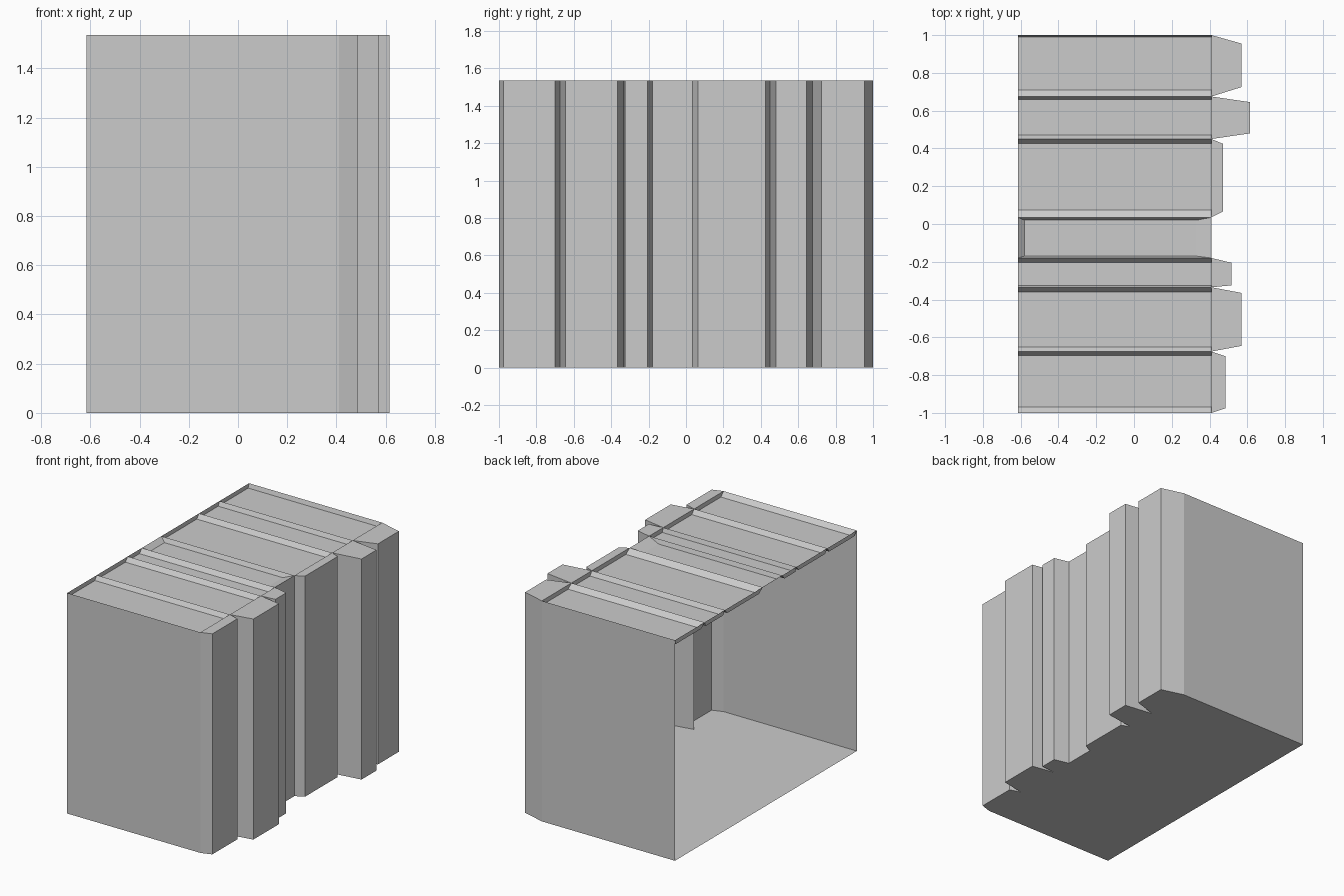
import bpy

if "Cube" in bpy.data.objects:
    bpy.data.objects.remove(bpy.data.objects["Cube"])

H = 1.535          # overall height
DIP = 0.03         # how far the page tops sit below the spines
BACK, HINGE = -0.615, 0.41

# per volume: (y start, y end, spine x, spine y start, spine y end, page y start, page y end)
BOOKS = [
    (-1.0, -0.675, 0.485, -0.975, -0.70, -0.97, -0.695),
    (-0.675, -0.335, 0.57, -0.645, -0.365, -0.65, -0.36),
    (-0.335, -0.18, 0.515, -0.325, -0.205, -0.325, -0.205),
    (-0.18, 0.035, None, 0, 0, -0.17, 0.02),
    (0.035, 0.45, 0.47, 0.065, 0.425, 0.075, 0.425),
    (0.45, 0.675, 0.615, 0.48, 0.645, 0.47, 0.66),
    (0.675, 1.0, 0.57, 0.725, 0.955, 0.71, 0.99),
]


def make(name, verts, faces):
    me = bpy.data.meshes.new(name)
    me.from_pydata(verts, [], faces)
    me.update()
    ob = bpy.data.objects.new(name, me)
    bpy.context.collection.objects.link(ob)
    return ob


# Outer shell: floor, two end walls and the stepped spines; the rear is open
outline = [(BACK, -1), (HINGE, -1)]
for y0, y1, sx, sy0, sy1, _, _ in BOOKS:
    if sx:
        outline += [(sx, sy0), (sx, sy1)]
    outline.append((HINGE, y1))
outline.append((BACK, 1))
n = len(outline)
verts = [(x, y, 0) for x, y in outline] + [(x, y, H) for x, y in outline]
faces = [(i, i + 1, n + i + 1, n + i) for i in range(n - 1)]
faces.append(tuple(reversed(range(n))))
make("outer_shell", verts, faces)

for i, (y0, y1, sx, sy0, sy1, p0, p1) in enumerate(BOOKS):
    # Flat cap on top of each protruding spine
    if sx:
        make(f"spine_cap_{i + 1}",
             [(HINGE, y0, H), (sx, sy0, H), (sx, sy1, H), (HINGE, y1, H)],
             [(0, 1, 2, 3)])
    # Sunken page top with sloped sides; the flush volume also slopes at its ends
    xa, xb = (BACK, HINGE) if sx else (-0.58, 0.33)
    z = H - DIP
    make(f"page_top_{i + 1}",
         [(BACK, y0, H), (HINGE, y0, H), (HINGE, y1, H), (BACK, y1, H),
          (xa, p0, z), (xb, p0, z), (xb, p1, z), (xa, p1, z)],
         [(4, 5, 6, 7), (0, 1, 5, 4), (1, 2, 6, 5), (2, 3, 7, 6), (3, 0, 4, 7)])
